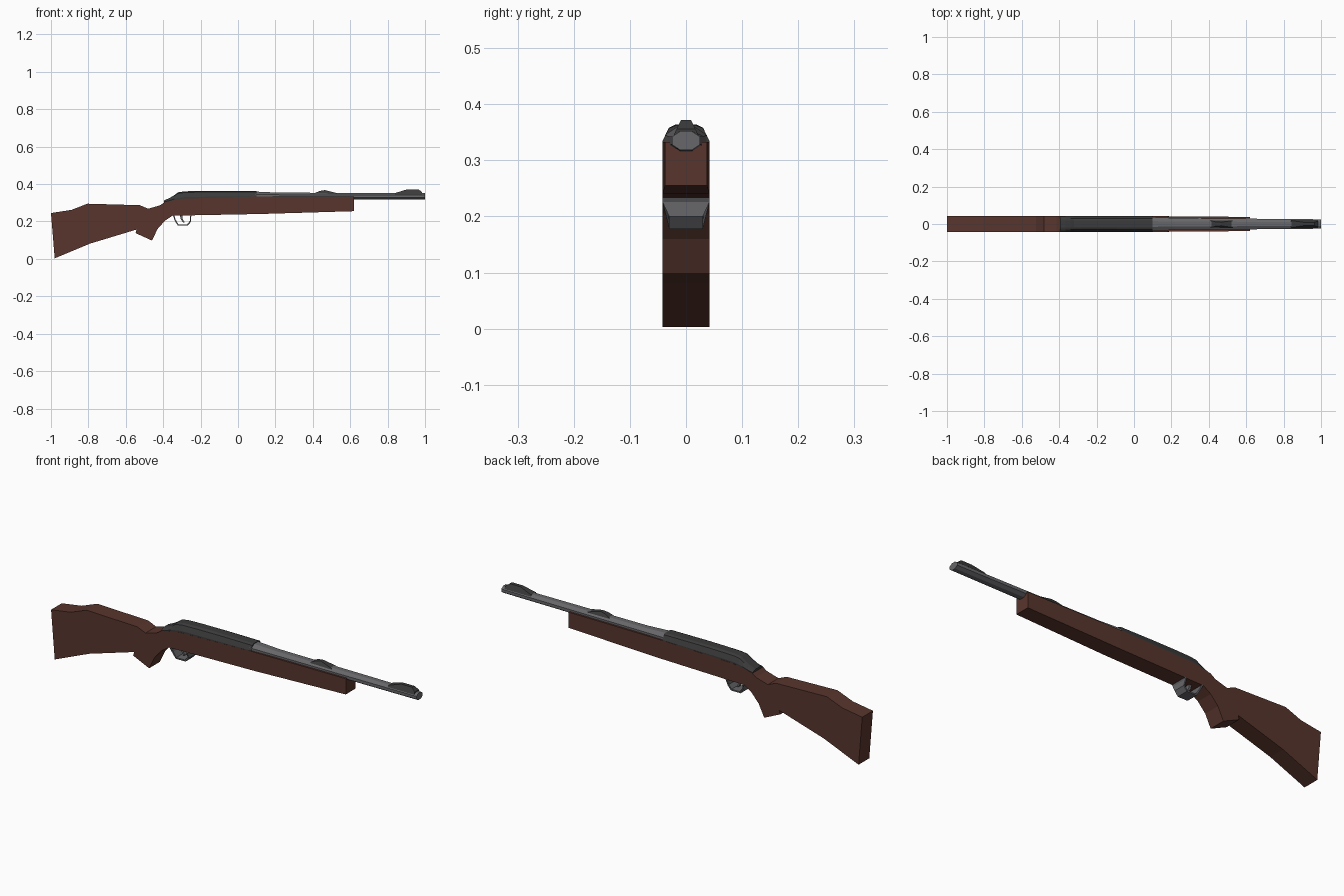
import bpy, bmesh, math

if "Cube" in bpy.data.objects:
    bpy.data.objects.remove(bpy.data.objects["Cube"])


def material(name, rgb):
    m = bpy.data.materials.new(name)
    m.diffuse_color = (*rgb, 1)
    m.use_nodes = True
    m.node_tree.nodes["Principled BSDF"].inputs["Base Color"].default_value = m.diffuse_color
    return m


WOOD = material("dark walnut", (0.098, 0.036, 0.026))
STEEL = material("grey steel", (0.135, 0.135, 0.145))
BLACK = material("blackened metal", (0.042, 0.043, 0.042))


def finish(name, bm, mat):
    bmesh.ops.recalc_face_normals(bm, faces=bm.faces)
    me = bpy.data.meshes.new(name)
    bm.to_mesh(me)
    bm.free()
    me.materials.append(mat)
    ob = bpy.data.objects.new(name, me)
    bpy.context.collection.objects.link(ob)
    return ob


def prism(profile, half):
    """Extrude an xz outline to both sides; half(x, z) is the half width."""
    bm = bmesh.new()
    sides = [[bm.verts.new((x, s * half(x, z), z)) for x, z in profile] for s in (-1, 1)]
    for side in sides:
        bm.faces.new(side)
    n = len(profile)
    for i in range(n):
        j = (i + 1) % n
        bm.faces.new((sides[0][i], sides[0][j], sides[1][j], sides[1][i]))
    return bm


def loft(sections):
    """Skin yz rings given as (x, [(y, z), ...])."""
    bm = bmesh.new()
    rings = [[bm.verts.new((x, y, z)) for y, z in pts] for x, pts in sections]
    for a, b in zip(rings, rings[1:]):
        for i in range(len(a)):
            j = (i + 1) % len(a)
            bm.faces.new((a[i], a[j], b[j], b[i]))
    bm.faces.new(rings[0])
    bm.faces.new(rings[-1])
    return bm


# Stock with pistol grip, fore-end narrowing toward the front
stock = [(-1.0, .245), (-.89, .262), (-.805, .295), (-.525, .287), (-.48, .268),
         (-.415, .287), (-.39, .305), (-.29, .322), (.1, .333), (.62, .333),
         (.62, .255), (.12, .24), (-.35, .231), (-.39, .205), (-.43, .16),
         (-.46, .098), (-.548, .138), (-.542, .157), (-.79, .082), (-.98, .003)]
bm = prism(stock, lambda x, z: .042)
bmesh.ops.bisect_plane(bm, geom=bm.verts[:] + bm.edges[:] + bm.faces[:],
                       plane_co=(.11, 0, 0), plane_no=(1, 0, 0))
for v in bm.verts:
    if v.co.x > .6:
        v.co.y *= .9
finish("stock", bm, WOOD)


# Receiver: chamfered hump sitting on the stock, stepped at the rear
def hump(x, base, side, shoulder, top, w):
    half = [(w, base), (w, side), (w * .74, shoulder), (w * .45, top)]
    return x, half + [(-y, z) for y, z in reversed(half)]


finish("receiver", loft([
    hump(-.395, .300, .304, .310, .313, .040),
    hump(-.365, .305, .312, .322, .326, .0415),
    hump(-.34, .310, .320, .336, .341, .0415),
    hump(-.32, .315, .325, .350, .356, .0415),
    hump(-.285, .320, .330, .355, .361, .0415),
    hump(-.20, .324, .332, .357, .364, .0415),
    hump(-.09, .327, .333, .358, .364, .0415),
    hump(.10, .332, .335, .357, .362, .0415)]), BLACK)


# Barrel: tapered octagon
def octagon(x, ry, rz, zc=.335):
    k = 1 / math.cos(math.pi / 8)
    return x, [(ry * k * math.cos(a), zc + rz * k * math.sin(a))
               for a in (math.pi / 8 + i * math.pi / 4 for i in range(8))]


finish("barrel", loft([octagon(.09, .037, .025), octagon(.22, .032, .019),
                       octagon(1.0, .025, .017)]), STEEL)


# Sights: ramps that narrow toward the top
def sight(name, profile, top):
    finish(name, prism(profile, lambda x, z: .022 - .013 * max(0, z - .345) / (top - .345)), BLACK)


sight("front_sight", [(.84, .345), (.84, .352), (.905, .372), (.965, .372),
                      (.985, .356), (.985, .345)], .372)
sight("rear_sight", [(.41, .345), (.41, .351), (.435, .363), (.465, .368),
                     (.495, .360), (.53, .351), (.53, .345)], .368)

# Trigger guard: open ribbon loop flaring out where it meets the stock
outer = [(-.35, .234), (-.345, .226), (-.34, .207), (-.322, .178), (-.268, .178),
         (-.25, .20), (-.25, .226), (-.245, .236)]
cx, cz = -.296, .236
inner = [(cx + (x - cx) * .86, cz + (z - cz) * .88) for x, z in reversed(outer)]
finish("trigger_guard", prism(outer + inner, lambda x, z: .03 + .012 * min(1, max(0, (z - .208) / .018))), STEEL)

# Trigger: small curved blade
finish("trigger", prism([(-.312, .236), (-.298, .236), (-.296, .215), (-.286, .196),
                         (-.294, .194), (-.306, .213)], lambda x, z: .01), STEEL)
